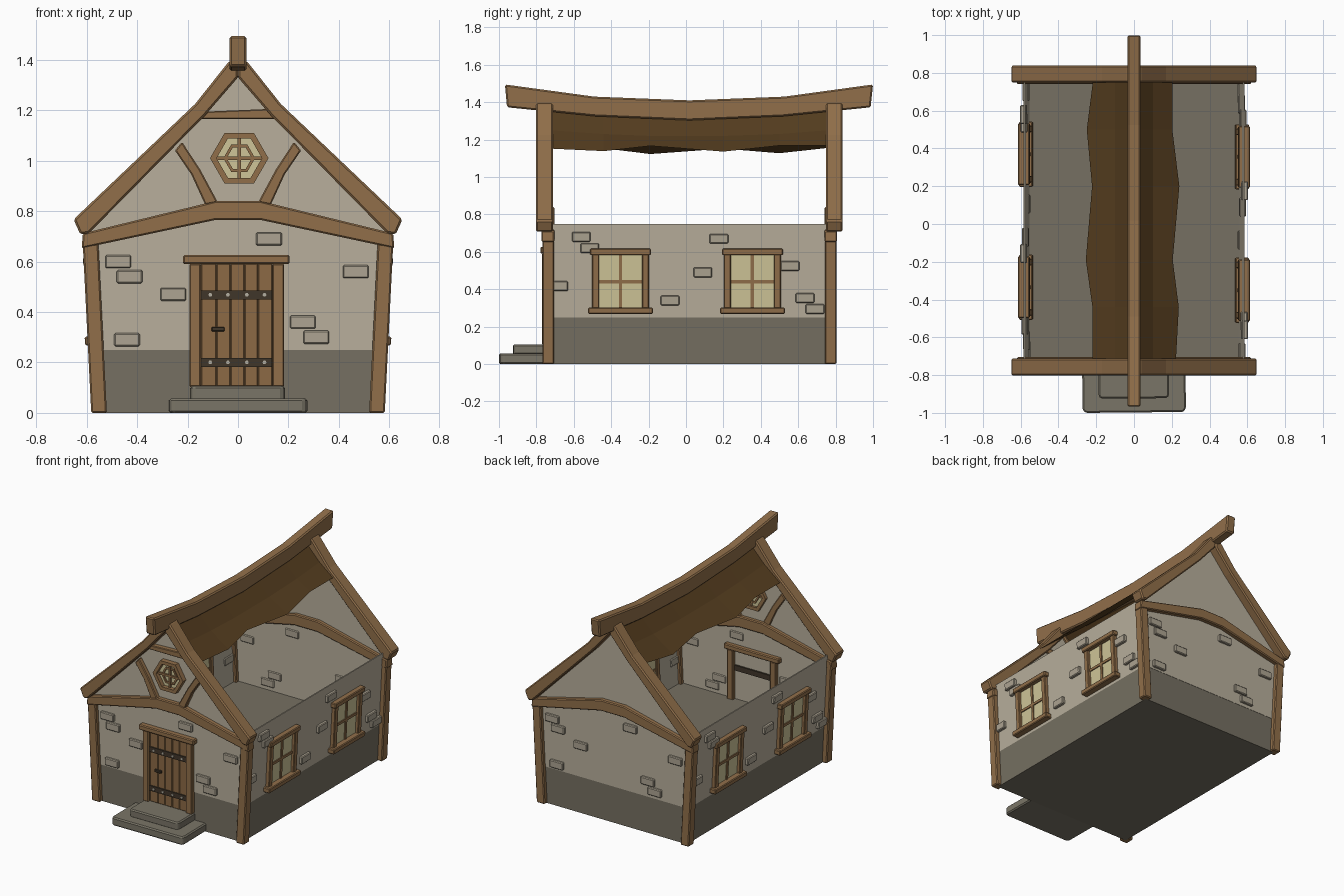
import bpy, bmesh, math

if "Cube" in bpy.data.objects:
    bpy.data.objects.remove(bpy.data.objects["Cube"])

def lin(h):
    c = [int(h[i:i + 2], 16) / 255 for i in (0, 2, 4)]
    return [v / 12.92 if v <= 0.04045 else ((v + 0.055) / 1.055) ** 2.4 for v in c] + [1]

def material(name, h):
    m = bpy.data.materials.new(name)
    m.diffuse_color = lin(h)
    m.use_nodes = True
    m.node_tree.nodes["Principled BSDF"].inputs["Base Color"].default_value = m.diffuse_color
    return m

WOOD = material("timber", "916F4A")
DOOR = material("door_wood", "8C6A45")
PLASTER = material("plaster", "B8AF9C")
BRICK = material("brick", "ADA492")
BASE = material("foundation_stone", "767062")
STEP = material("step_stone", "7A7567")
GLASS = material("pale_glass", "CFC598")
IRON = material("dark_iron", "40362A")
STUD = material("stud_metal", "B5B0A2")
ROOF = material("roof_underside", "553D1F")

MID = 0.018          # centre of the house along y
LEAN = 0.05          # outward lean of side walls per unit height
WX = 0.548           # side wall position at the ground

def prism(name, polys, a, b, axis, mat, bevel=0.0, lean=0.0):
    """Extrude 2D polygons between a and b along an axis, as one object."""
    if not isinstance(polys[0][0], (tuple, list)):
        polys = [polys]
    place = {'x': lambda p, d: (d + lean * p[1], p[0], p[1]),
             'y': lambda p, d: (p[0] + lean * p[1], d, p[1]),
             'z': lambda p, d: (p[0], p[1], d)}[axis]
    bm = bmesh.new()
    for poly in polys:
        lo = [bm.verts.new(place(p, a)) for p in poly]
        hi = [bm.verts.new(place(p, b)) for p in poly]
        bm.faces.new(lo)
        bm.faces.new(hi[::-1])
        n = len(poly)
        for i in range(n):
            j = (i + 1) % n
            bm.faces.new((lo[i], hi[i], hi[j], lo[j]))
    bmesh.ops.recalc_face_normals(bm, faces=bm.faces)
    me = bpy.data.meshes.new(name)
    bm.to_mesh(me)
    bm.free()
    me.materials.append(mat)
    ob = bpy.data.objects.new(name, me)
    bpy.context.collection.objects.link(ob)
    if bevel:
        mod = ob.modifiers.new("bevel", 'BEVEL')
        mod.width = bevel
        mod.segments = 1
    return ob

def rect(u0, u1, v0, v1):
    return [(u0, v0), (u1, v0), (u1, v1), (u0, v1)]

def flip(pts):
    return [(-u, v) for u, v in pts]

def hex_ring(cx, cz, r0, r1):
    pt = lambda r, i: (cx + r * math.cos(i * math.pi / 3), cz + r * math.sin(i * math.pi / 3))
    return [[pt(r0, i), pt(r1, i), pt(r1, i + 1), pt(r0, i + 1)] for i in range(6)]

# foundation block
w = WX + LEAN * 0.25
prism("foundation", [(-WX, 0), (WX, 0), (w, 0.25), (-w, 0.25)], -0.738, 0.774, 'y', BASE)

# end walls with gables, corner posts, arched tie beams, rafters
half = [(w, 0.25), (0.586, 0.75), (0.57, 0.775), (0.15, 1.185), (0.03, 1.33)]
gable = half + flip(half)[::-1]
tie = [(0.62, 0.652), (0.615, 0.712), (0.09, 0.84), (-0.09, 0.84), (-0.615, 0.712), (-0.62, 0.652),
       (-0.09, 0.765), (0.09, 0.765)]
rafter = [(0.0, 1.33), (0.0, 1.405), (0.035, 1.395), (0.17, 1.225), (0.652, 0.767), (0.625, 0.707),
          (0.59, 0.713), (0.13, 1.18)]
for name, s in (("front", -1), ("back", 1)):
    def span(d0, d1):
        return MID + s * d0, MID + s * d1
    prism(name + "_wall", gable, *span(0.75, 0.758), 'y', PLASTER)
    prism(name + "_tie_beam", tie, *span(0.722, 0.79), 'y', WOOD, 0.006)
    for side, m in (("left", -1), ("right", 1)):
        post = rect(min(m * 0.52, m * 0.582), max(m * 0.52, m * 0.582), 0, 0.67)
        prism(f"{name}_{side}_post", post, *span(0.724, 0.786), 'y', WOOD, 0.006, m * LEAN)
        prism(f"{name}_{side}_rafter", rafter if m > 0 else flip(rafter),
              *span(0.73, 0.82), 'y', WOOD, 0.008)

# bricks on the end walls, the back repeating the front turned round
front_bricks = [(-0.475, 0.60), (-0.43, 0.54), (-0.257, 0.47), (0.123, 0.69),
                (0.467, 0.56), (0.257, 0.36), (0.31, 0.30), (-0.44, 0.29)]
for name, s in (("front", -1), ("back", 1)):
    prism(name + "_bricks", [rect(-s * x - 0.051, -s * x + 0.051, z - 0.026, z + 0.026) for x, z in front_bricks],
          MID + s * 0.743, MID + s * 0.776, 'y', BRICK, 0.005)

# side walls with windows and bricks, the left being the right turned round
side_bricks = [(-0.56, 0.68), (-0.515, 0.62), (-0.68, 0.417), (0.176, 0.67), (0.09, 0.49),
               (-0.085, 0.34), (0.556, 0.525), (0.636, 0.353), (0.69, 0.295)]
for name, s in (("right", 1), ("left", -1)):
    def yy(y):
        return y if s > 0 else 0.02 - y
    def panel(part, rects, d0, d1, mat, bevel=0.0):
        polys = [rect(*sorted((yy(r[0]), yy(r[1]))), r[2], r[3]) for r in rects]
        prism(f"{name}_{part}", polys, s * (WX + d0), s * (WX + d1), 'x', mat, bevel, s * LEAN)
    panel("wall", [(-0.735, 0.772, 0.25, 0.75)] if s > 0 else [(-0.752, 0.755, 0.25, 0.75)],
          -0.008, 0, PLASTER)
    panel("bricks", [(y - 0.05, y + 0.05, z - 0.026, z + 0.026) for y, z in side_bricks],
          -0.015, 0.02, BRICK, 0.005)
    for c, tag in ((-0.35, "a"), (0.355, "b")):
        panel("window_glass_" + tag, [(c - 0.13, c + 0.13, 0.29, 0.59)], -0.012, 0.005, GLASS)
        panel("window_bars_" + tag, [(c - 0.009, c + 0.009, 0.29, 0.59), (c - 0.13, c + 0.13, 0.431, 0.449)],
              -0.015, 0.012, WOOD)
        panel("window_jambs_" + tag, [(c - 0.152, c - 0.115, 0.29, 0.59), (c + 0.115, c + 0.152, 0.29, 0.59)],
              -0.022, 0.026, WOOD, 0.004)
        panel("window_sill_" + tag, [(c - 0.173, c + 0.173, 0.268, 0.302)], -0.026, 0.045, WOOD, 0.005)
        panel("window_lintel_" + tag, [(c - 0.163, c + 0.163, 0.582, 0.617)], -0.026, 0.036, WOOD, 0.005)

# front gable: collar beam, curved braces and hexagonal window
prism("collar_beam", [(-0.15, 1.165), (0.15, 1.165), (0.12, 1.205), (-0.12, 1.195)], -0.775, -0.725, 'y', WOOD, 0.004)
brace = [(0.25, 1.04), (0.185, 0.945), (0.13, 0.825), (0.08, 0.835), (0.15, 0.965), (0.222, 1.075)]
prism("right_brace", brace, -0.77, -0.725, 'y', WOOD, 0.005)
prism("left_brace", flip(brace), -0.77, -0.725, 'y', WOOD, 0.005)
hx, hz = 0.005, 1.01
prism("gable_window_glass", [(hx + 0.1 * math.cos(i * math.pi / 3), hz + 0.1 * math.sin(i * math.pi / 3))
                             for i in range(6)], -0.746, -0.726, 'y', GLASS)
prism("gable_window_frame", hex_ring(hx, hz, 0.09, 0.116), -0.775, -0.71, 'y', WOOD)
prism("gable_window_inner_ring", hex_ring(hx, hz, 0.05, 0.063), -0.756, -0.716, 'y', WOOD)
prism("gable_window_bars", [rect(hx - 0.007, hx + 0.007, hz - 0.085, hz + 0.085),
                            rect(hx - 0.092, hx + 0.092, hz - 0.007, hz + 0.007)], -0.758, -0.718, 'y', WOOD)

# door: planks, frame, iron straps, studs and handle
xs = [-0.147, -0.085, -0.03, 0.025, 0.08, 0.137]
prism("door_planks", [rect(a, b, 0.105, 0.592) for a, b in zip(xs, xs[1:])], -0.754, -0.735, 'y', DOOR, 0.004)
prism("door_jambs", [rect(-0.193, -0.147, 0.103, 0.592), rect(0.136, 0.183, 0.103, 0.592)],
      -0.77, -0.705, 'y', WOOD, 0.005)
prism("door_lintel", rect(-0.218, 0.205, 0.59, 0.626), -0.779, -0.7, 'y', WOOD, 0.006)
prism("door_straps", [rect(-0.146, 0.135, z - 0.018, z + 0.018) for z in (0.2, 0.468)], -0.762, -0.72, 'y', IRON)
prism("door_studs", [[(x + 0.008 * math.cos(k * math.pi / 3), z + 0.008 * math.sin(k * math.pi / 3)) for k in range(6)]
                     for x in (-0.11, -0.04, 0.035, 0.105) for z in (0.2, 0.468)], -0.767, -0.76, 'y', STUD)
prism("door_handle", rect(-0.105, -0.053, 0.323, 0.341), -0.768, -0.75, 'y', IRON, 0.003)

# entrance steps
prism("lower_step", [(-0.275, -0.73), (-0.272, -0.985), (-0.255, -1.0), (0.262, -0.995), (0.275, -0.975), (0.272, -0.73)],
      0.0, 0.057, 'z', STEP, 0.008)
prism("upper_step", [(-0.19, -0.73), (-0.188, -0.91), (-0.175, -0.925), (0.175, -0.922), (0.186, -0.905), (0.186, -0.73)],
      0.05, 0.106, 'z', STEP, 0.008)

# sagging ridge beam
ridge = [(-0.968, 1.495), (-0.49, 1.43), (MID, 1.41), (0.525, 1.43), (1.0, 1.495),
         (0.987, 1.373), (0.52, 1.325), (MID, 1.303), (-0.485, 1.325), (-0.957, 1.373)]
prism("ridge_beam", ridge, -0.034, 0.034, 'x', WOOD, 0.008)

# ragged roof sheet hanging from the ridge on both sides
rows = [(-0.72, 1.355, 0.22, 0.222), (-0.44, 1.335, 0.22, 0.237), (-0.19, 1.325, 0.255, 0.205),
        (0.2, 1.325, 0.222, 0.24), (0.5, 1.335, 0.25, 0.203), (0.752, 1.355, 0.218, 0.203)]
bm = bmesh.new()
grid = []
for y, top, left, right in rows:
    grid.append([bm.verts.new(p) for p in (
        (-left, y, 1.345 - 0.87 * left), (-0.1, y, top - 0.105), (0, y, top),
        (0.1, y, top - 0.105), (right, y, 1.345 - 0.87 * right))])
for r0, r1 in zip(grid, grid[1:]):
    for i in range(4):
        bm.faces.new((r0[i], r0[i + 1], r1[i + 1], r1[i]))
bmesh.ops.recalc_face_normals(bm, faces=bm.faces)
me = bpy.data.meshes.new("roof_sheet")
bm.to_mesh(me)
bm.free()
me.materials.append(ROOF)
bpy.context.collection.objects.link(bpy.data.objects.new("roof_sheet", me))
